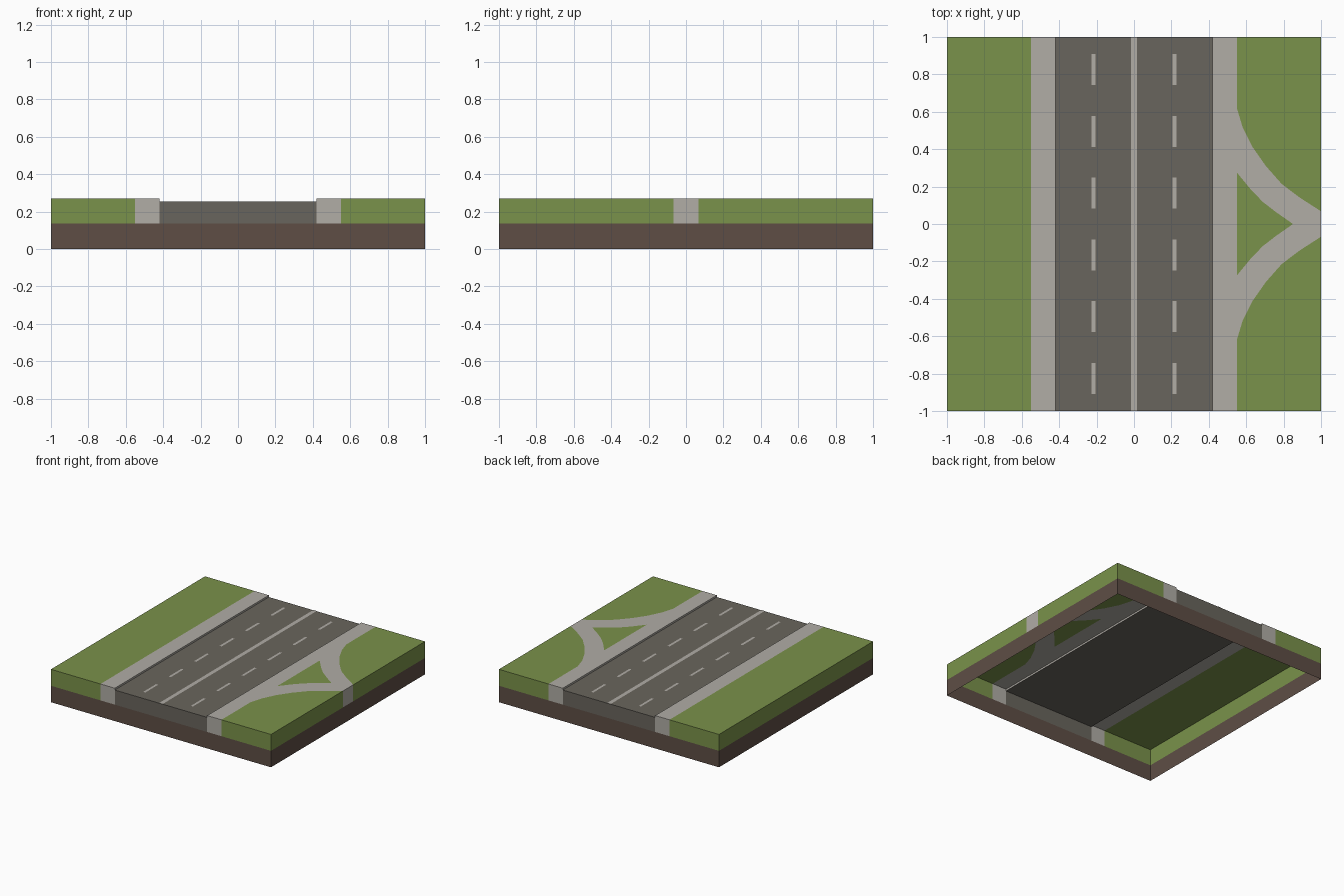
import bpy
import bmesh

if "Cube" in bpy.data.objects:
    bpy.data.objects.remove(bpy.data.objects["Cube"])

TOP, ROAD, SOIL = 0.27, 0.255, 0.135


def material(name, rgb):
    m = bpy.data.materials.new(name)
    m.diffuse_color = (*rgb, 1)
    m.use_nodes = True
    m.node_tree.nodes["Principled BSDF"].inputs["Base Color"].default_value = m.diffuse_color
    return m


GRASS = material("grass", (0.195, 0.287, 0.069))
EARTH = material("earth", (0.112, 0.076, 0.060))
ASPHALT = material("asphalt", (0.141, 0.130, 0.109))
PAVING = material("paving", (0.440, 0.418, 0.381))


def make_object(name, bm, mat, mirror=""):
    mesh = bpy.data.meshes.new(name)
    bm.to_mesh(mesh)
    bm.free()
    mesh.materials.append(mat)
    ob = bpy.data.objects.new(name, mesh)
    bpy.context.collection.objects.link(ob)
    if mirror:
        mod = ob.modifiers.new("mirror", "MIRROR")
        mod.use_axis = [axis in mirror for axis in "xyz"]
    return ob


def on_line(a, b, axis, value):
    return abs(abs(a[axis]) - value) < 1e-4 and abs(a[axis] - b[axis]) < 1e-4


def add_surface(bm, outline, z, bottom=None, kerb_x=None, cap=True):
    """Counter-clockwise flat patch; tile-edge sides drop to bottom, kerb sides to the road."""
    ring = [bm.verts.new((x, y, z)) for x, y in outline]
    if cap:
        bm.faces.new(ring)
    for a, b in zip(ring, ring[1:] + ring[:1]):
        low = None
        if bottom is not None and (on_line(a.co, b.co, 0, 1) or on_line(a.co, b.co, 1, 1)):
            low = bottom
        elif kerb_x and on_line(a.co, b.co, 0, kerb_x):
            low = ROAD
        if low is not None:
            c = bm.verts.new((a.co.x, a.co.y, low))
            d = bm.verts.new((b.co.x, b.co.y, low))
            bm.faces.new((b, a, c, d))


def surface(name, outline, z, mat, mirror="", **kw):
    bm = bmesh.new()
    add_surface(bm, outline, z, **kw)
    return make_object(name, bm, mat, mirror)


def rect(x0, x1, y0, y1):
    return [(x0, y0), (x1, y0), (x1, y1), (x0, y1)]


# Open-bottomed earth band
surface("earth_base", rect(-1, 1, -1, 1), SOIL, EARTH, bottom=0, cap=False)

# Road, with raised pavements and kerbs on both sides
surface("road", rect(-0.42, 0.42, -1, 1), ROAD, ASPHALT, bottom=SOIL)
surface("pavements", rect(0.42, 0.55, -1, 1), TOP, PAVING, "x", bottom=SOIL, kerb_x=0.42)

# Lawn on the left
surface("left_lawn", rect(-1, -0.55, -1, 1), TOP, GRASS, bottom=SOIL)

# Forked footpath and the lawns around it on the right
outer = [(0.55, 0.62), (0.58, 0.52), (0.635, 0.41), (0.705, 0.31),
         (0.79, 0.214), (0.888, 0.14), (1, 0.068)]
inner = [(0.85, 0), (0.76, 0.063), (0.69, 0.117), (0.63, 0.178), (0.55, 0.275)]
surface("forked_path", inner[:1] + [(1, 0)] + outer[::-1] + inner[:0:-1],
        TOP, PAVING, "y", bottom=SOIL)
surface("right_corner_lawns", outer + [(1, 1), (0.55, 1)], TOP, GRASS, "y", bottom=SOIL)
surface("middle_lawn", [(0.55, 0)] + inner, TOP, GRASS, "y")

# Painted centre line and lane dashes
surface("centre_line", rect(-0.016, 0.016, -1, 1), ROAD + 0.002, PAVING)
dashes = bmesh.new()
for k in range(3):
    y = (k + 0.5) * 0.33
    add_surface(dashes, rect(0.206, 0.226, y - 0.083, y + 0.083), ROAD + 0.002)
make_object("lane_dashes", dashes, PAVING, "xy")
